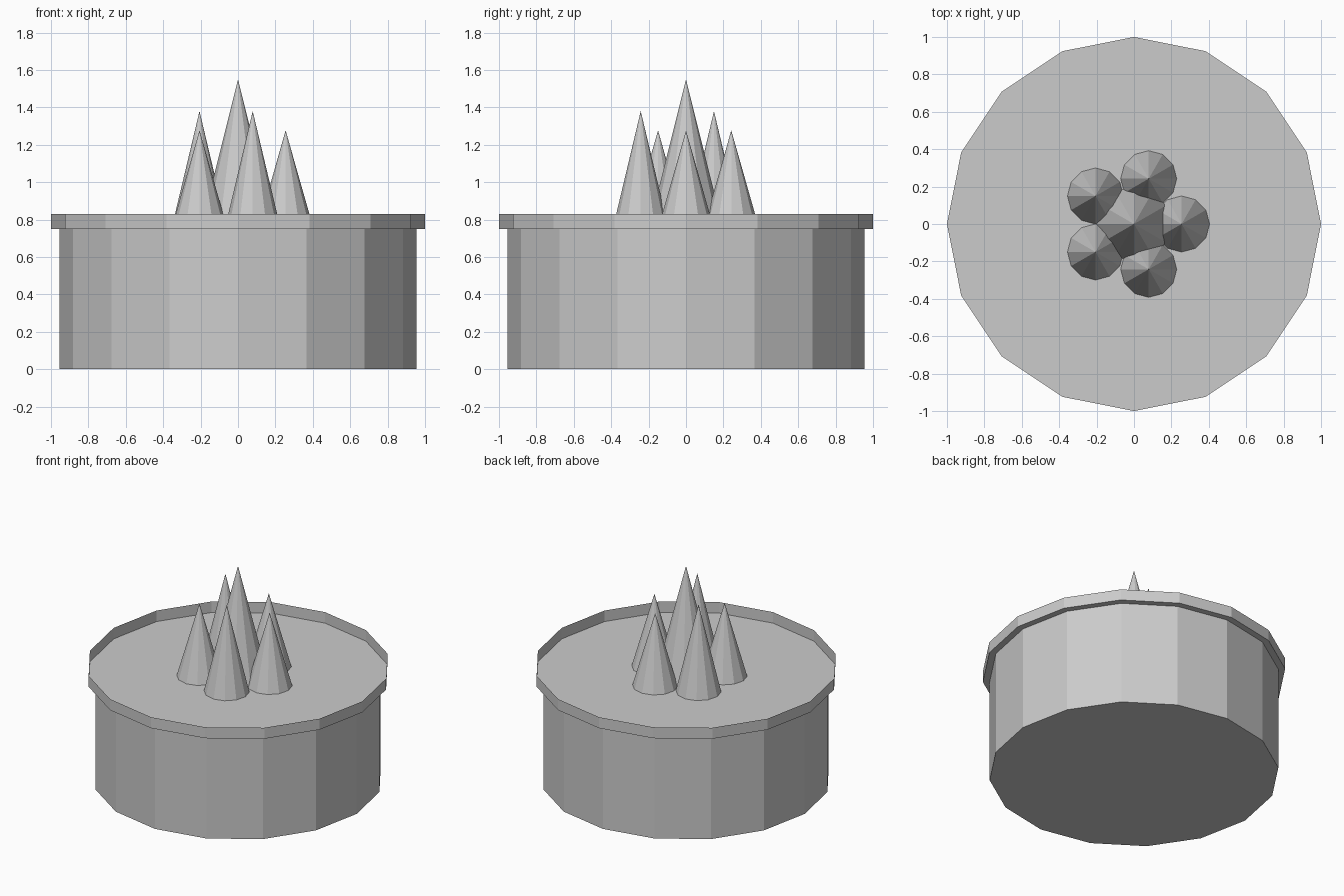
import bpy, bmesh, math

if "Cube" in bpy.data.objects:
    bpy.data.objects.remove(bpy.data.objects["Cube"])

grey = bpy.data.materials.new("plain grey")
grey.diffuse_color = (0.6, 0.6, 0.6, 1)
grey.use_nodes = True
grey.node_tree.nodes["Principled BSDF"].inputs["Base Color"].default_value = grey.diffuse_color


def finish(name, bm):
    mesh = bpy.data.meshes.new(name)
    bm.to_mesh(mesh)
    bm.free()
    mesh.materials.append(grey)
    obj = bpy.data.objects.new(name, mesh)
    bpy.context.collection.objects.link(obj)
    return obj


def ring(bm, radius, z, sides):
    return [bm.verts.new((radius * math.cos(2 * math.pi * i / sides),
                          radius * math.sin(2 * math.pi * i / sides), z))
            for i in range(sides)]


def bridge(bm, a, b):
    n = len(a)
    for i in range(n):
        j = (i + 1) % n
        bm.faces.new((a[i], a[j], b[j], b[i]))


# Drum body: closed at the bottom, covered by the tray
SIDES = 16
FLOOR = 0.75
bm = bmesh.new()
low = ring(bm, 0.955, 0, SIDES)
high = ring(bm, 0.955, FLOOR, SIDES)
bridge(bm, low, high)
bm.faces.new(low[::-1])
finish("drum_body", bm)

# Tray: wider floor with a thin upright lip
bm = bmesh.new()
low = ring(bm, 1.0, FLOOR, SIDES)
high = ring(bm, 1.0, 0.83, SIDES)
bridge(bm, low, high)
bm.faces.new(low)
finish("tray_with_lip", bm)


# Spikes: one large in the middle, five around it
def spike(name, x, y, radius, tip):
    bm = bmesh.new()
    base = ring(bm, radius, FLOOR, 12)
    top = bm.verts.new((0, 0, tip))
    for i in range(12):
        bm.faces.new((base[i], base[(i + 1) % 12], top))
    finish(name, bm).location = (x, y, 0)


spike("centre_spike", 0, 0, 0.2, 1.548)
for i, tip in enumerate((1.277, 1.277, 1.38, 1.277, 1.38)):
    a = math.radians(72 * i)
    spike(f"outer_spike_{i + 1}", 0.2545 * math.cos(a), 0.2545 * math.sin(a), 0.15, tip)
